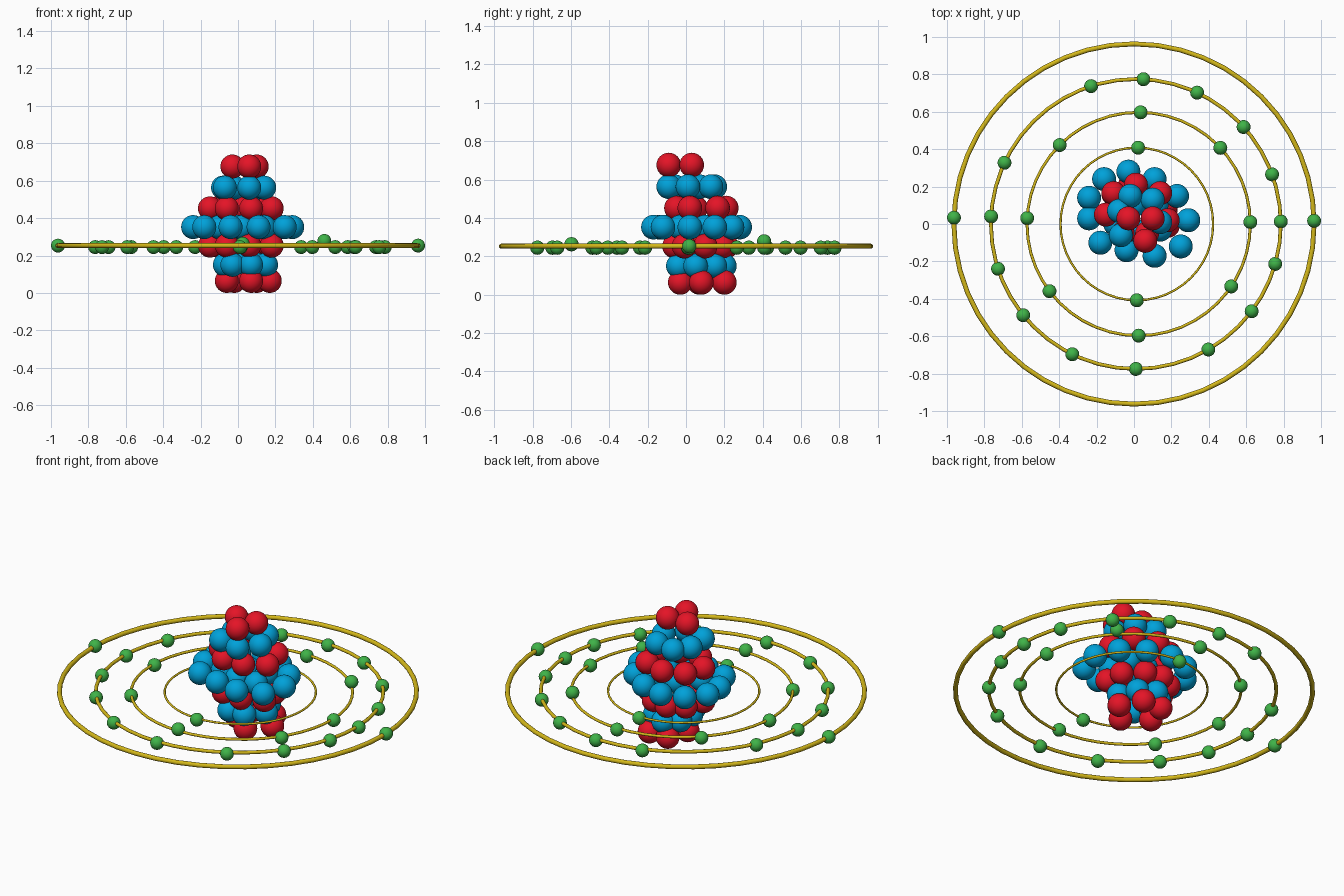
import bpy
from math import radians, cos, sin

cube = bpy.data.objects.get("Cube")
if cube:
    bpy.data.objects.remove(cube, do_unlink=True)


def make_material(name, rgb):
    mat = bpy.data.materials.new(name)
    mat.use_nodes = True
    color = (*rgb, 1)
    mat.diffuse_color = color
    mat.node_tree.nodes["Principled BSDF"].inputs["Base Color"].default_value = color
    return mat


red = make_material("proton red", (0.78, 0.007, 0.02))
blue = make_material("neutron blue", (0, 0.36, 0.7))
green = make_material("electron green", (0.05, 0.45, 0.065))
gold = make_material("orbit gold", (0.66, 0.48, 0.01))


def sphere_mesh(name, radius, material):
    """Build one smooth ball mesh, shared by all balls of its kind."""
    bpy.ops.mesh.primitive_uv_sphere_add(segments=32, ring_count=16, radius=radius)
    ball = bpy.context.object
    bpy.ops.object.shade_smooth()
    mesh = ball.data
    mesh.name = name
    mesh.materials.append(material)
    bpy.data.objects.remove(ball, do_unlink=True)
    return mesh


def place_ball(name, mesh, location):
    ball = bpy.data.objects.new(name, mesh)
    ball.location = location
    bpy.context.collection.objects.link(ball)


def add_ring(name, center, height, radius, thickness):
    bpy.ops.mesh.primitive_torus_add(
        major_radius=radius, minor_radius=thickness,
        major_segments=48, minor_segments=12,
        location=(center, 0, height))
    ring = bpy.context.object
    ring.name = name
    ring.data.materials.append(gold)
    bpy.ops.object.shade_smooth()


proton = sphere_mesh("proton", 0.064, red)
neutron = sphere_mesh("neutron", 0.064, blue)
electron = sphere_mesh("electron", 0.037, green)

# Nucleus: stacked layers of balls, alternating protons and neutrons
layers = [
    (0.064, proton, [(.07, -.03), (-.06, .07), (-.02, .2), (.1, .2), (.17, .08)]),
    (0.15, neutron, [(.07, -.04), (-.03, -.04), (-.07, .05), (-.06, .14),
                     (.01, .2), (.1, .15), (.15, .05)]),
    (0.253, proton, [(.18, -.01), (.17, .1), (.08, .19), (-.02, .21),
                     (-.11, .16), (-.15, .05), (-.06, -.05), (.06, -.06)]),
    (0.352, neutron, [(-.03, .28), (.11, .24), (-.16, .24), (-.24, .14),
                      (.23, .15), (-.24, .03), (.29, .02), (.25, -.12),
                      (.11, -.17), (-.04, -.14), (-.18, -.1),
                      (.14, -.03), (.02, -.04), (-.1, 0), (0, .1), (.12, .1)]),
    (0.452, proton, [(.01, .21), (.14, .165), (-.11, .165), (-.15, .05),
                     (.18, .02), (-.06, -.05), (.07, -.05)]),
    (0.563, neutron, [(-.02, .15), (.1, .13), (-.08, .07), (-.07, -.06),
                      (.06, -.09), (.14, .01)]),
    (0.676, proton, [(-.03, .03), (.1, .03), (.06, -.09)]),
]
for height, mesh, spots in layers:
    for x, y in spots:
        place_ball(mesh.name + "_ball", mesh, (x, y, height))

# Orbits: name, centre x, radius, thickness, electron angles
RING_HEIGHT = 0.253
orbits = [
    ("inner_orbit", .015, .408, .006, [89, -90]),
    ("second_orbit", .025, .597, .008, [89, 135, 43, 1, -34, -90, -143, 177]),
    ("third_orbit", .01, .775, .01, [87, 108, 65, 42, 20, 1, -16, -37, -60,
                                     -90, -116, -141, -162, 177, 155]),
    ("outer_orbit", 0, .963, .013, [178, 1]),
]
raised = {("second_orbit", 43): .025, ("second_orbit", -90): .01}
for name, center, radius, thickness, angles in orbits:
    add_ring(name, center, RING_HEIGHT, radius, thickness)
    for angle in angles:
        a = radians(angle)
        lift = raised.get((name, angle), 0 if name == "outer_orbit" else -.008)
        place_ball("electron_ball", electron,
                   (center + radius * cos(a), radius * sin(a), RING_HEIGHT + lift))
